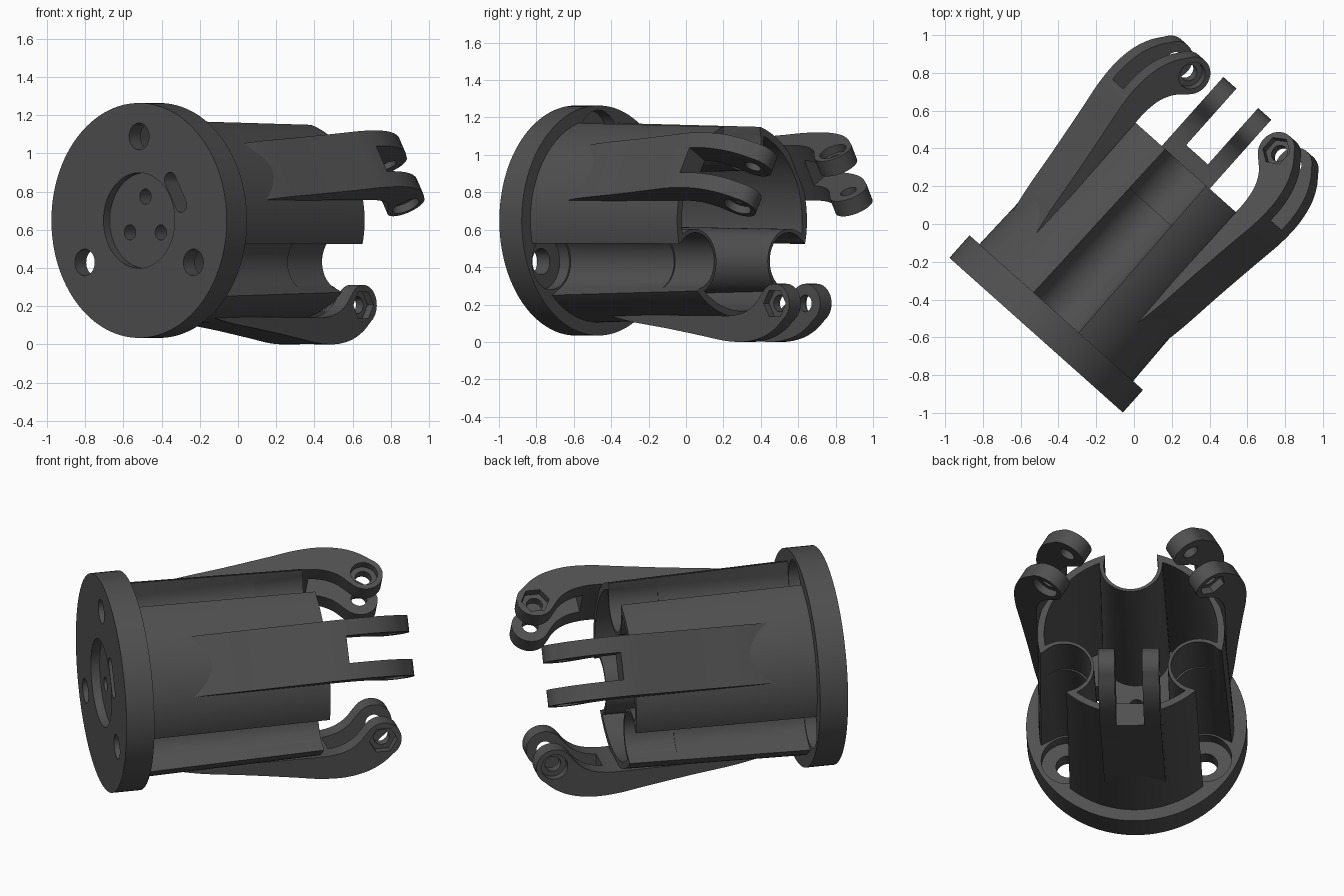
import bpy, bmesh
from math import sin, cos, pi, radians
from mathutils import Matrix, Vector

if "Cube" in bpy.data.objects:
    bpy.data.objects.remove(bpy.data.objects["Cube"])


def prism(name, pts, z0, z1, taper=1.0):
    """Closed outline extruded from z0 to z1, far end scaled by taper."""
    bm = bmesh.new()
    lo = [bm.verts.new((x, y, z0)) for x, y in pts]
    hi = [bm.verts.new((x * taper, y * taper, z1)) for x, y in pts]
    n = len(pts)
    bm.faces.new(lo)
    bm.faces.new(hi)
    for i in range(n):
        j = (i + 1) % n
        bm.faces.new((lo[i], lo[j], hi[j], hi[i]))
    bmesh.ops.recalc_face_normals(bm, faces=bm.faces)
    me = bpy.data.meshes.new(name)
    bm.to_mesh(me)
    bm.free()
    ob = bpy.data.objects.new(name, me)
    bpy.context.collection.objects.link(ob)
    return ob


def cyl(name, r, z0, z1, x=0, y=0, n=64, taper=1.0):
    return prism(name, [(x + r * cos(2 * pi * i / n), y + r * sin(2 * pi * i / n))
                        for i in range(n)], z0, z1, taper)


def channel(name, r, z0, z1, deg, taper):
    """U-shaped channel, open outwards, centred at radius 0.44."""
    pts = [(r * cos(radians(d)), r * sin(radians(d))) for d in range(90, 271, 6)]
    ob = prism(name, pts + [(0.35, -r), (0.35, r)], z0, z1, taper)
    ob.data.transform(Matrix.Rotation(radians(deg), 4, 'Z') @ Matrix.Translation((0.44, 0, 0)))
    return ob


def cut(ob, cutters):
    """Subtract the cutters from ob and remove them."""
    for c in cutters:
        m = ob.modifiers.new("cut", 'BOOLEAN')
        m.operation = 'DIFFERENCE'
        m.solver = 'EXACT'
        m.object = c
        c.hide_render = True
    dg = bpy.context.evaluated_depsgraph_get()
    me = bpy.data.meshes.new_from_object(ob.evaluated_get(dg))
    ob.modifiers.clear()
    ob.data = me
    for c in cutters:
        bpy.data.objects.remove(c)
    return ob


def spline(p, k=5):
    """Smooth curve through the points."""
    p = [Vector(q) for q in p]
    q = [2 * p[0] - p[1]] + p + [2 * p[-1] - p[-2]]
    out = []
    for a, b, c, d in zip(q, q[1:], q[2:], q[3:]):
        for i in range(k):
            t = i / k
            out.append(0.5 * (2 * b + (c - a) * t + (2 * a - 5 * b + 4 * c - d) * t * t
                              + (3 * b - a - 3 * c + d) * t ** 3))
    return [tuple(v) for v in out + [p[-1]]]


def polar(r, deg):
    return r * cos(radians(deg)), r * sin(radians(deg))


GROOVES = (90, 210, 330)

# Flange: bolt holes, counterbores, centre recess, cable slot
flange = cyl("flange", 0.615, 0, 0.16, n=128)
cutters = [cyl("recess", 0.25, -0.1, 0.05)]
for a in GROOVES:
    x, y = polar(0.44, a)
    cutters.append(cyl("bolt_hole", 0.07, -0.1, 0.3, x, y, 40))
    cutters.append(cyl("counterbore", 0.15, 0.09, 0.3, x, y))
    x, y = polar(0.125, a)
    cutters.append(cyl("small_hole", 0.04, -0.1, 0.3, x, y, 32))
slot = [(0.295 + 0.04 * cos(radians(d)), (0.075 if d < 180 else -0.075) + 0.04 * sin(radians(d)))
        for d in list(range(0, 180, 15)) + [179.9] + list(range(180, 360, 15)) + [359.9]]
slot_ob = prism("slot", slot, -0.1, 0.3)
slot_ob.data.transform(Matrix.Rotation(radians(150), 4, 'Z'))
cutters.append(slot_ob)
cut(flange, cutters)

# Body shell: thin drafted tube with three inward U-shaped channels
void = cut(cyl("void", 0.507, 0.1, 1.4, n=128, taper=0.945),
           [channel("channel_wall", 0.19, 0, 1.5, a, 0.9) for a in GROOVES])
body = cyl("body_shell", 0.545, 0.15, 1.19, n=128, taper=0.957)
cutters = [void]
for a in GROOVES:
    cutters.append(channel("channel", 0.162, 0, 1.4, a, 0.88))
    cutters.append(cyl("channel_end", 0.152, 0.91, 1.4, *polar(0.433, a)))
cut(body, cutters)

# Arm: side profile (axial, radial) extruded sideways, forked at the end
HX, HY, HR = 1.575, 0.443, 0.105
outer = spline([(0.38, 0.506), (0.55, 0.541), (0.8, 0.576), (1.06, 0.617), (1.22, 0.643),
                (1.36, 0.648), (1.48, 0.626), (1.57, 0.583), (1.635, 0.529)])
tip = [(HX + HR * cos(radians(d)), HY + HR * sin(radians(d))) for d in range(46, -151, -9)]
inner = spline([(1.48, 0.393), (1.43, 0.45), (1.36, 0.49), (1.27, 0.508), (1.17, 0.509)])
arm = prism("arm", outer + tip + inner + [(0.4, 0.502)], -0.17, 0.17)
cut(arm, [
    prism("gap", [(1.28, 0.2), (1.9, 0.2), (1.9, 0.8), (1.28, 0.8)], -0.077, 0.077),
    cyl("pin_hole", 0.045, -0.4, 0.4, HX, HY, 32),
    cyl("hex_pocket", 0.08, -0.4, -0.127, HX, HY, 6),
    cyl("round_pocket", 0.075, 0.127, 0.4, HX, HY, 40),
])
arms = [arm]
for i in range(2):
    o = arm.copy()
    o.data = arm.data.copy()
    bpy.context.collection.objects.link(o)
    arms.append(o)
for o, a, nm in zip(arms, (30, 150, 270), ("arm_left", "arm_right", "arm_bottom")):
    o.name = nm
    r = Vector((*polar(1, a), 0))
    z = Vector((0, 0, 1))
    o.data.transform(Matrix((z, r, z.cross(r))).transposed().to_4x4())

# Place everything along the horizontal, turned axis
w = Vector((0.666, 0.747, 0)).normalized()
v = Vector((0, 0, 1))
place = Matrix.Translation((-0.52, -0.58, 0.65)) @ Matrix((v.cross(w), v, w)).transposed().to_4x4()
parts = [flange, body] + arms
for o in parts:
    o.data.transform(place)
pts = [p.co for o in parts for p in o.data.vertices]
lo = [min(p[i] for p in pts) for i in range(3)]
hi = [max(p[i] for p in pts) for i in range(3)]
shift = Matrix.Translation((-(lo[0] + hi[0]) / 2, -(lo[1] + hi[1]) / 2, -lo[2]))

# Dark plastic
dark = bpy.data.materials.new("dark_plastic")
dark.diffuse_color = (0.08, 0.08, 0.08, 1)
dark.use_nodes = True
dark.node_tree.nodes["Principled BSDF"].inputs["Base Color"].default_value = dark.diffuse_color
for o in parts:
    o.data.transform(shift)
    o.data.materials.clear()
    o.data.materials.append(dark)
    o.select_set(True)
bpy.context.view_layer.objects.active = flange
bpy.ops.object.shade_smooth_by_angle(angle=radians(30))
